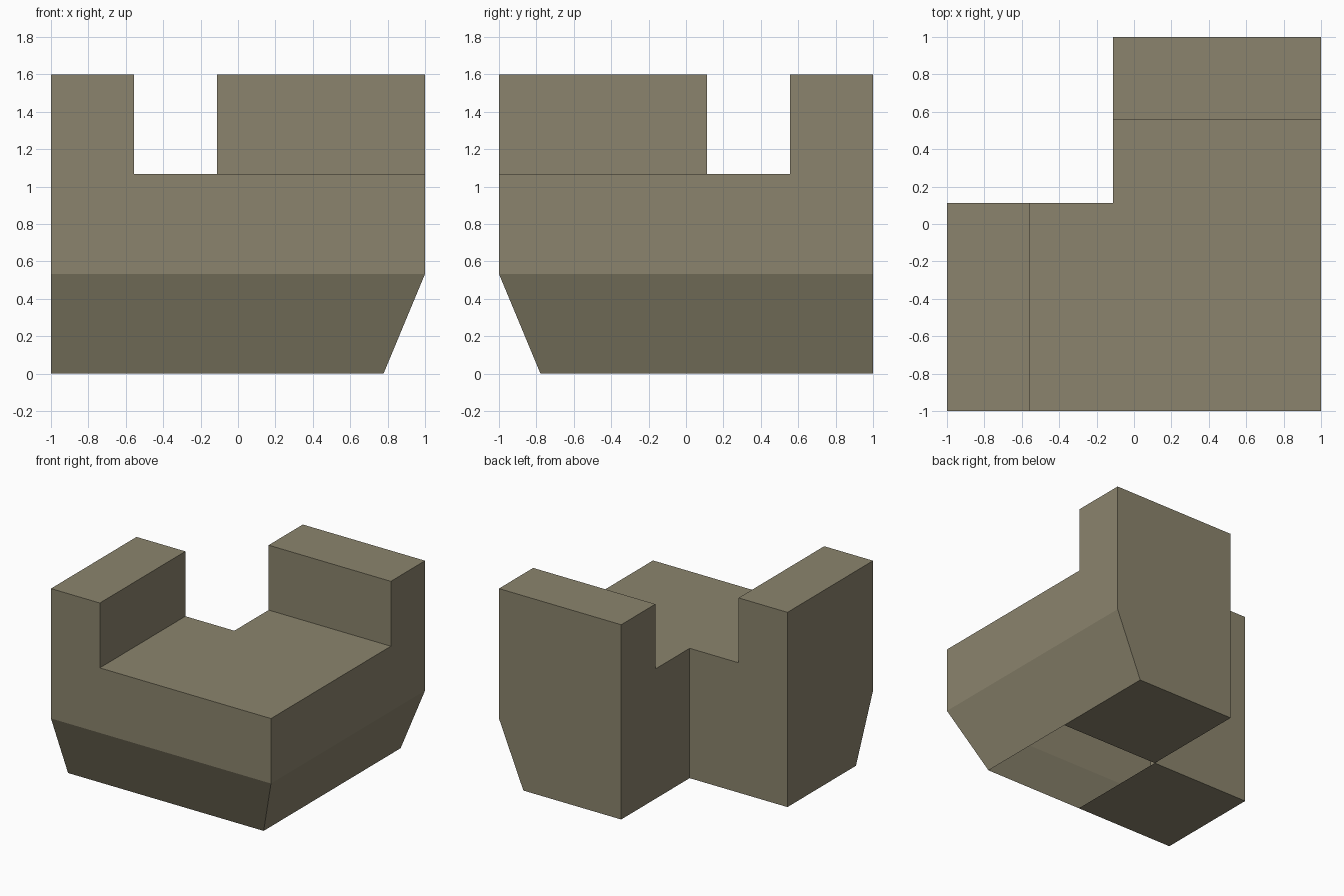
import bpy, bmesh

if "Cube" in bpy.data.objects:
    bpy.data.objects.remove(bpy.data.objects["Cube"])

# Key levels and offsets
E, B, N, P = 1.0, 0.778, 0.111, 0.556     # edge, base edge, notch corner, raised rim
CH, DK, TP = 0.533, 1.067, 1.6            # chamfer, deck and rim heights

# One half of the shell: left rim, front wall and their underside
half = [
    # left outer wall
    [(-E, N, 0), (-E, -B, 0), (-E, -E, CH), (-E, -E, TP), (-E, N, TP)],
    # sloped lower front
    [(-E, -B, 0), (-N, -B, 0), (B, -B, 0), (E, -E, CH), (-E, -E, CH)],
    # upright front
    [(-E, -E, CH), (E, -E, CH), (E, -E, DK), (-P, -E, DK), (-P, -E, TP), (-E, -E, TP)],
    # rim top and rim inner side
    [(-E, -E, TP), (-P, -E, TP), (-P, N, TP), (-E, N, TP)],
    [(-P, -E, DK), (-P, N, DK), (-P, N, TP), (-P, -E, TP)],
    # notch wall
    [(-E, N, 0), (-N, N, 0), (-N, N, DK), (-P, N, DK), (-P, N, TP), (-E, N, TP)],
    # underside panel
    [(-E, -B, 0), (-N, -B, 0), (-N, N, 0), (-E, N, 0)],
]
# Deck, shared by both halves
deck = [(-P, -E, DK), (E, -E, DK), (E, P, DK), (-N, P, DK), (-N, N, DK), (-P, N, DK)]


def mirrored(face):
    """Reflect across the diagonal that swaps the left and back sides."""
    return [(-y, -x, z) for x, y, z in reversed(face)]


bm = bmesh.new()
for face in half + [mirrored(f) for f in half] + [deck]:
    bm.faces.new([bm.verts.new(p) for p in face])
bmesh.ops.remove_doubles(bm, verts=bm.verts, dist=0.0005)
bmesh.ops.recalc_face_normals(bm, faces=bm.faces)

# The deck must face up
bm.faces.ensure_lookup_table()
top = max((f for f in bm.faces if abs(f.calc_center_median().z - DK) < 0.01
           and abs(f.normal.z) > 0.9), key=lambda f: f.calc_area())
if top.normal.z < 0:
    bmesh.ops.reverse_faces(bm, faces=bm.faces)

mesh = bpy.data.meshes.new("corner_block")
bm.to_mesh(mesh)
bm.free()
block = bpy.data.objects.new("corner_block", mesh)
bpy.context.collection.objects.link(block)

stone = bpy.data.materials.new("olive stone")
stone.diffuse_color = (0.258, 0.231, 0.153, 1)
stone.use_nodes = True
stone.node_tree.nodes["Principled BSDF"].inputs["Base Color"].default_value = stone.diffuse_color
mesh.materials.append(stone)
